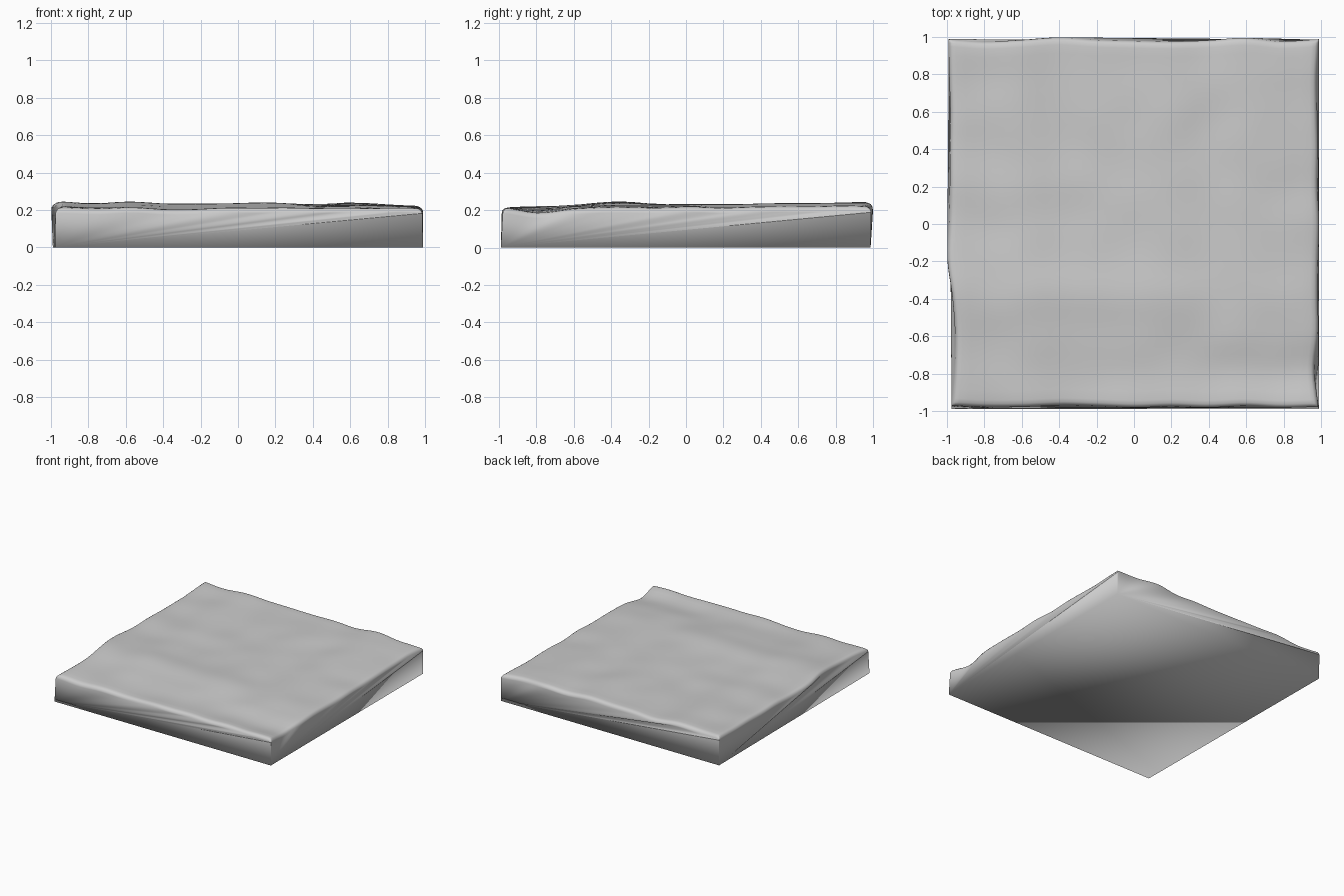
import bpy, bmesh
from math import floor, sqrt
from mathutils import Vector, noise

if "Cube" in bpy.data.objects:
    bpy.data.objects.remove(bpy.data.objects["Cube"])


def sample(values, t):
    """Smooth (Catmull-Rom) lookup of evenly spaced values, t in -1..1."""
    f = (t + 1) / 2 * (len(values) - 1)
    i = min(int(floor(f)), len(values) - 2)
    s = f - i
    p1, p2 = values[i], values[i + 1]
    p0, p3 = values[max(i - 1, 0)], values[min(i + 2, len(values) - 1)]
    return p1 + s / 2 * (p2 - p0 + s * (2*p0 - 5*p1 + 4*p2 - p3 + s * (3*(p1 - p2) + p3 - p0)))


# Crest heights along the four edges, low coordinate to high
front = [.212, .205, .213, .207, .208, .215, .217, .213, .215, .213, .212]
back = [.238, .233, .243, .228, .234, .234, .24, .228, .24, .23, .218]
left = [.212, .222, .23, .248, .236, .226, .232, .224, .232, .23, .238]
right = [.212, .187, .207, .214, .212, .216, .213, .22, .218, .222, .218]
# Chipped outline: position of the upper rim
x_left = [-.975, -.96, -.957, -.972, -.998, -.99, -.985, -.985, -.982, -.988, -.992]
x_right = [.985, .965, .985, .983, .985, .99, .982, .985, .98, .978, .99]
y_front = [-.972, -.98, -.978, -.97, -.975, -.982, -.976, -.982, -.974, -.983, -.978]
y_back = [.988, .975, .985, .998, .985, .98, .976, .982, .996, .977, .988]


def top_point(u, v):
    a, b = (u + 1) / 2, (v + 1) / 2
    x = sample(x_left, v) * (1 - a) + sample(x_right, v) * a
    y = sample(y_front, u) * (1 - b) + sample(y_back, u) * b
    # surface blended from the four edges
    z = sample(front, u) * (1 - b) + sample(back, u) * b
    z += sample(left, v) * (1 - a) + sample(right, v) * a
    z -= (front[0] * (1-a) * (1-b) + front[-1] * a * (1-b)
          + back[0] * (1-a) * b + back[-1] * a * b)
    z += .006 * noise.noise(Vector((x * 4, y * 4, 3)))
    # rounded shoulder
    r = .035
    d = [min(1, max(0, abs(w) - (1 - r)) / r) for w in (u, v)]
    z -= .03 * (1 - sqrt(max(0, 1 - max(d) ** 2)))
    return x, y, z


# Top surface, finer near the edges for the rounded shoulder
n = 40
ts = [-1, -.998, -.99, -.98] + [-.96 + 1.92 * i / n for i in range(n + 1)] + [.98, .99, .998, 1]
m = len(ts)
bm = bmesh.new()
g = [[bm.verts.new(top_point(u, v)) for v in ts] for u in ts]
for i in range(m - 1):
    for j in range(m - 1):
        bm.faces.new((g[i][j], g[i+1][j], g[i+1][j+1], g[i][j+1]))

# Sides running down to a plain rectangular base
base = [bm.verts.new(c) for c in ((-.975, -.988, 0), (.99, -.988, 0), (.99, .985, 0), (-.99, .985, 0))]
rims = [[g[i][0] for i in range(m)],
        [g[-1][j] for j in range(m)],
        [g[i][-1] for i in reversed(range(m))],
        [g[0][j] for j in reversed(range(m))]]
for k, rim in enumerate(rims):
    a, b = base[k], base[(k + 1) % 4]
    for p, q in zip(rim, rim[1:]):
        bm.faces.new((a, q, p))
    bm.faces.new((a, b, rim[-1]))
bm.faces.new(base[::-1])
bmesh.ops.recalc_face_normals(bm, faces=bm.faces)
for f in bm.faces:
    f.smooth = True

me = bpy.data.meshes.new("stone_slab")
bm.to_mesh(me)
bm.free()
slab = bpy.data.objects.new("stone_slab", me)
bpy.context.collection.objects.link(slab)
